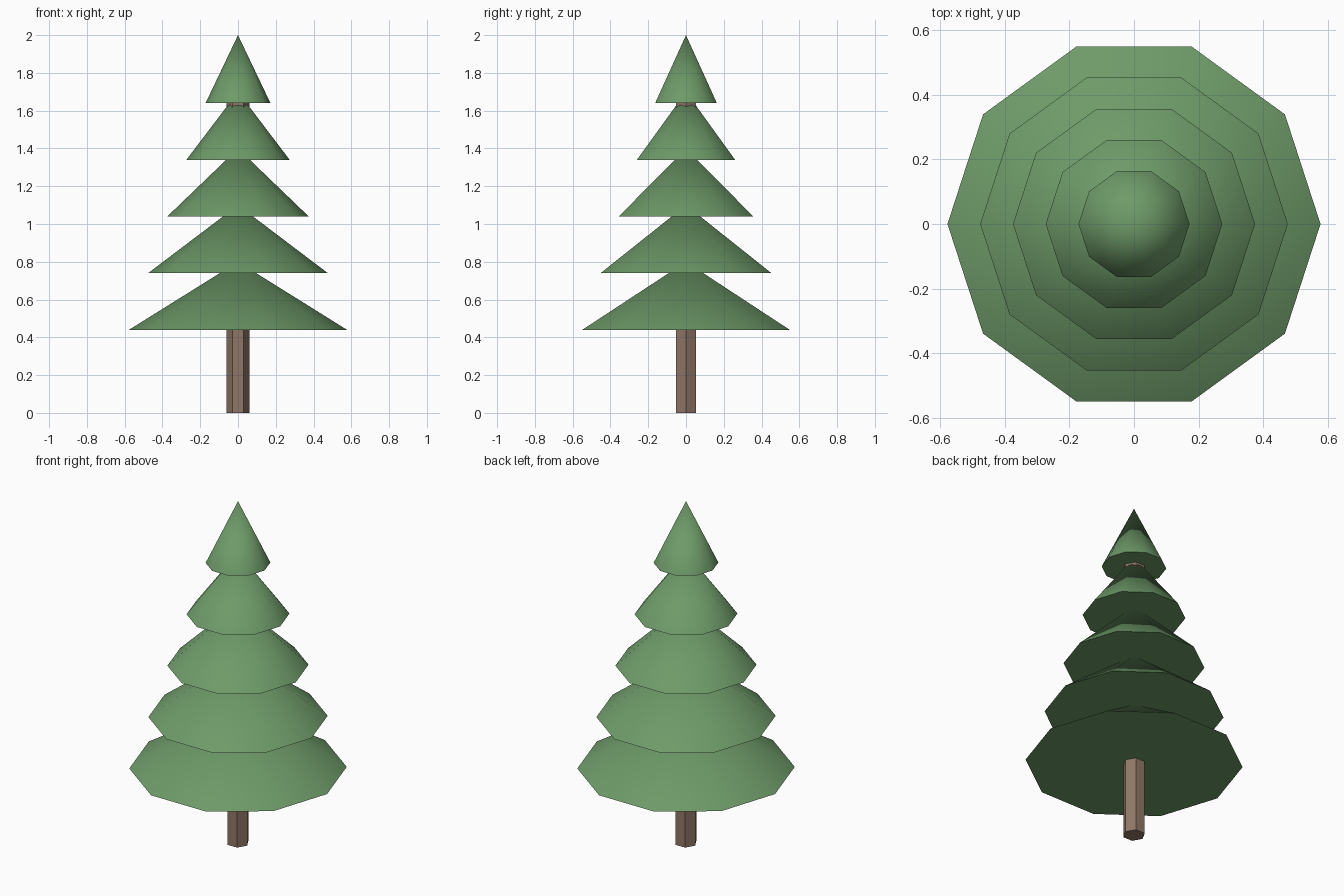
import bpy
import math

cube = bpy.data.objects.get("Cube")
if cube:
    bpy.data.objects.remove(cube, do_unlink=True)


def make_material(name, colour):
    mat = bpy.data.materials.new(name)
    mat.use_nodes = True
    mat.diffuse_color = colour
    bsdf = next(n for n in mat.node_tree.nodes if n.type == "BSDF_PRINCIPLED")
    bsdf.inputs["Base Color"].default_value = colour
    return mat


def finish(name, mat):
    obj = bpy.context.object
    obj.name = name
    obj.data.materials.append(mat)
    # Turn the corners onto the x axis
    bpy.ops.object.transform_apply(location=False, rotation=True, scale=False)
    return obj


needle_green = make_material("needle green", (0.155, 0.325, 0.14, 1))
bark_brown = make_material("bark brown", (0.28, 0.185, 0.133, 1))

# Six-sided trunk, ending inside the top tier
TRUNK_HEIGHT = 1.7
bpy.ops.mesh.primitive_cylinder_add(vertices=6, radius=0.06, depth=TRUNK_HEIGHT,
                                    location=(0, 0, TRUNK_HEIGHT / 2),
                                    rotation=(0, 0, math.pi / 2))
finish("trunk", bark_brown)

# Five overlapping ten-sided branch tiers, equal in height and shrinking upward
TIERS = 5
TIER_HEIGHT = 0.36
for i in range(TIERS):
    bpy.ops.mesh.primitive_cone_add(vertices=10, radius1=0.577 - 0.1013 * i, radius2=0,
                                    depth=TIER_HEIGHT,
                                    location=(0, 0, 0.44 + 0.3 * i + TIER_HEIGHT / 2),
                                    rotation=(0, 0, math.pi / 2))
    finish(f"branch_tier_{i + 1}", needle_green)
    bpy.ops.object.shade_smooth_by_angle(angle=math.radians(50))
